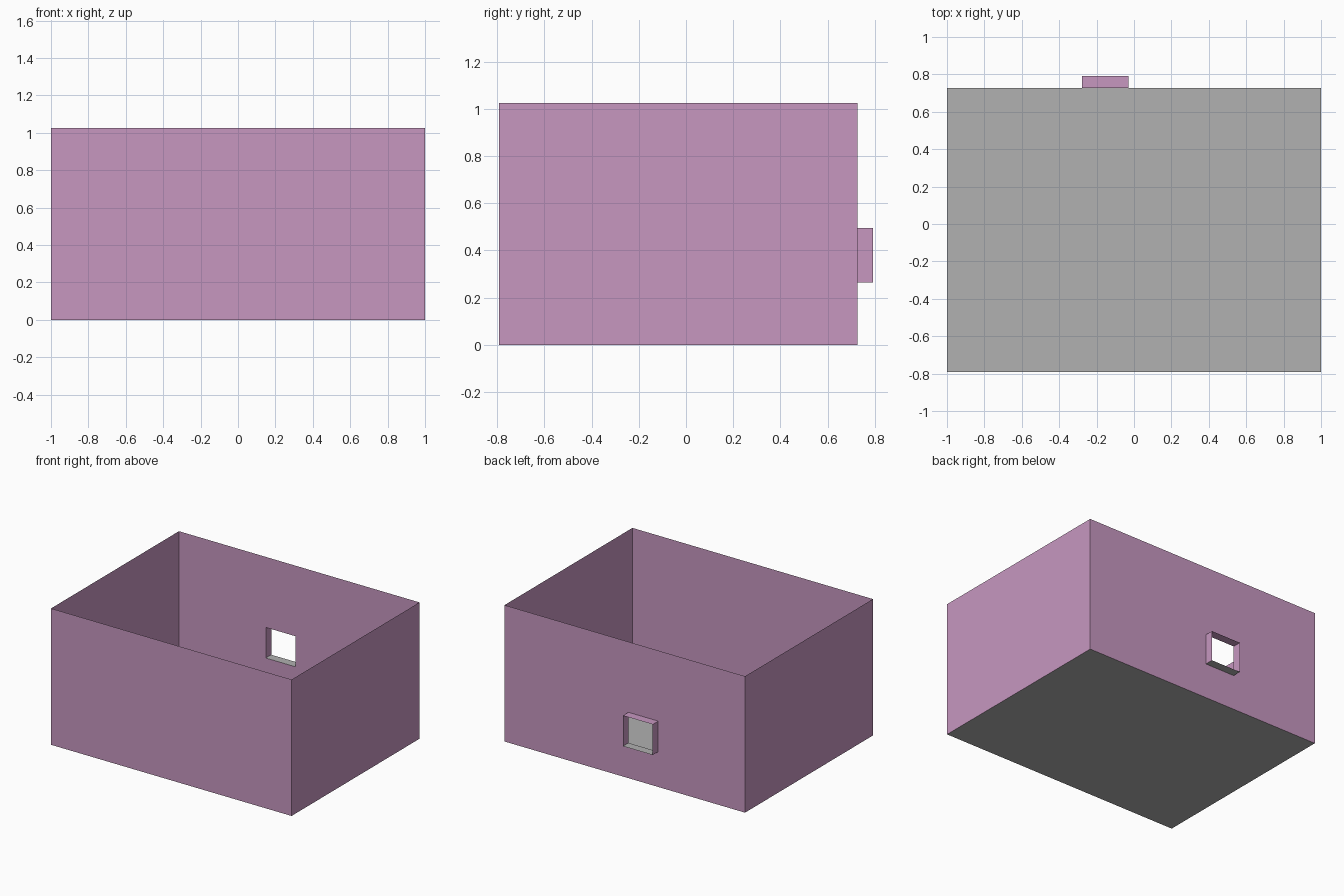
import bpy, bmesh

cube = bpy.data.objects.get("Cube")
if cube:
    bpy.data.objects.remove(cube, do_unlink=True)


def make_material(name, color):
    mat = bpy.data.materials.new(name)
    mat.use_nodes = True
    mat.diffuse_color = color
    mat.node_tree.nodes["Principled BSDF"].inputs["Base Color"].default_value = color
    return mat


MAUVE = make_material("mauve", (0.57, 0.31, 0.53, 1))
GREY = make_material("grey", (0.44, 0.44, 0.44, 1))

# Room extents, then the window opening in the back wall
X, FRONT, BACK, HEIGHT = 1.0, -0.792, 0.727, 1.025
LEFT, RIGHT, SILL, HEAD = -0.278, -0.03, 0.265, 0.495
OUTER = 0.792


def finish(name, bm, materials):
    bmesh.ops.remove_doubles(bm, verts=bm.verts, dist=0.0001)
    mesh = bpy.data.meshes.new(name)
    bm.to_mesh(mesh)
    bm.free()
    for mat in materials:
        mesh.materials.append(mat)
    obj = bpy.data.objects.new(name, mesh)
    bpy.context.collection.objects.link(obj)
    return obj


def quad(bm, corners):
    return bm.faces.new([bm.verts.new(c) for c in corners])


# Floor sheet, facing up
bm = bmesh.new()
quad(bm, [(-X, FRONT, 0), (X, FRONT, 0), (X, BACK, 0), (-X, BACK, 0)])
finish("floor", bm, [GREY])

# Front and side walls, as single sheets facing outward
bm = bmesh.new()
plan = [(-X, BACK), (-X, FRONT), (X, FRONT), (X, BACK)]
for (ax, ay), (bx, by) in zip(plan, plan[1:]):
    quad(bm, [(ax, ay, 0), (bx, by, 0), (bx, by, HEIGHT), (ax, ay, HEIGHT)])
finish("front_and_side_walls", bm, [MAUVE])

# Back wall: four panels mitred around the opening
bm = bmesh.new()
rim = [(-X, 0), (X, 0), (X, HEIGHT), (-X, HEIGHT)]
hole = [(LEFT, SILL), (RIGHT, SILL), (RIGHT, HEAD), (LEFT, HEAD)]
for i in range(4):
    j = (i + 1) % 4
    ring = [rim[i], hole[i], hole[j], rim[j]]
    quad(bm, [(x, BACK, z) for x, z in ring])
finish("back_wall", bm, [MAUVE])

# Window surround projecting outward, with a grey sill
bm = bmesh.new()
for i in range(4):
    (ax, az), (bx, bz) = hole[i], hole[(i + 1) % 4]
    face = quad(bm, [(ax, BACK, az), (bx, BACK, bz), (bx, OUTER, bz), (ax, OUTER, az)])
    face.material_index = 1 if az == bz == SILL else 0
finish("window_surround", bm, [MAUVE, GREY])
